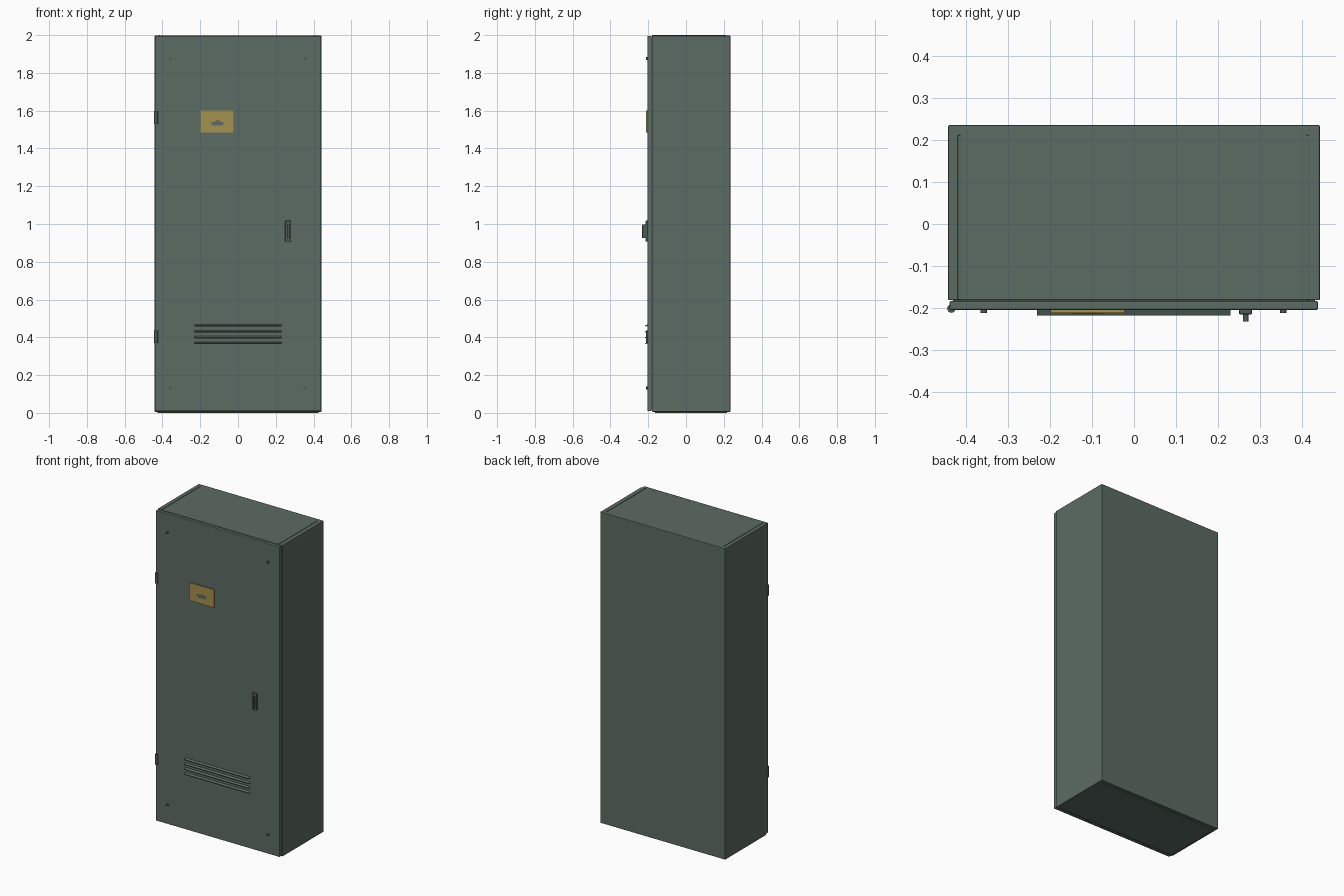
import bpy, bmesh, math
from mathutils import Matrix, Vector

if "Cube" in bpy.data.objects:
    bpy.data.objects.remove(bpy.data.objects["Cube"])


def material(name, rgb):
    m = bpy.data.materials.new(name)
    m.diffuse_color = (*rgb, 1)
    m.use_nodes = True
    m.node_tree.nodes["Principled BSDF"].inputs["Base Color"].default_value = m.diffuse_color
    return m


GREEN = material("grey green paint", (0.107, 0.147, 0.125))
DARK = material("dark green metal", (0.075, 0.100, 0.087))
YELLOW = material("sign yellow", (0.376, 0.285, 0.080))


def finish(name, bm, mat, bevel=0.0):
    bmesh.ops.recalc_face_normals(bm, faces=bm.faces)
    me = bpy.data.meshes.new(name)
    bm.to_mesh(me)
    bm.free()
    me.materials.append(mat)
    ob = bpy.data.objects.new(name, me)
    bpy.context.collection.objects.link(ob)
    if bevel:
        mod = ob.modifiers.new("bevel", 'BEVEL')
        mod.width = bevel
        mod.segments = 2
        mod.limit_method = 'ANGLE'
    return ob


def box(name, lo, hi, mat, bevel=0.0, tilt=0.0):
    """Box between two corners, optionally tilted about its x axis."""
    lo, hi = Vector(lo), Vector(hi)
    bm = bmesh.new()
    bmesh.ops.create_cube(bm, size=1, matrix=Matrix.Diagonal((*(hi - lo), 1)))
    bmesh.ops.transform(bm, verts=bm.verts,
                        matrix=Matrix.Translation((lo + hi) / 2) @ Matrix.Rotation(tilt, 4, 'X'))
    return finish(name, bm, mat, bevel)


def cylinder(name, centre, radius, length, axis, mat, sides=16):
    bm = bmesh.new()
    rot = Matrix.Rotation(math.pi / 2, 4, 'X') if axis == 'Y' else Matrix.Identity(4)
    bmesh.ops.create_cone(bm, cap_ends=True, segments=sides, radius1=radius, radius2=radius,
                          depth=length, matrix=Matrix.Translation(centre) @ rot)
    for f in bm.faces:
        f.smooth = len(f.verts) == 4
    for e in bm.edges:
        e.smooth = all(len(f.verts) == 4 for f in e.link_faces)
    return finish(name, bm, mat)


# Cabinet body with a shallow plinth under it
box("cabinet_body", (-0.442, -0.181, 0.006), (0.442, 0.235, 1.997), GREEN, 0.003)
box("plinth", (-0.425, -0.165, 0), (0.425, 0.218, 0.01), GREEN)

# Door and the seal behind it
box("door", (-0.438, -0.204, 0.010), (0.437, -0.183, 1.995), GREEN, 0.003)
box("door_seal", (-0.430, -0.186, 0.018), (0.430, -0.178, 1.987), DARK)

# Roof ribs
for side, x in (("left", -0.4155), ("right", 0.4125)):
    box("roof_rib_" + side, (x - 0.0035, -0.180, 1.99), (x + 0.0035, 0.211, 2.0), GREEN, 0.001)

# Hinges on the left edge
for level, z in (("upper", 1.563), ("lower", 0.403)):
    cylinder("hinge_" + level, (-0.434, -0.201, z), 0.010, 0.068, 'Z', DARK)

# Screws in the door corners
for x in (-0.357, 0.355):
    for z in (0.133, 1.875):
        cylinder("door_screw", (x, -0.206, z), 0.008, 0.010, 'Y', DARK, 12)

# Louvre slats
for i in range(4):
    z = 0.463 - 0.031 * i
    box("louvre_slat", (-0.230, -0.2165, z - 0.003), (0.229, -0.200, z + 0.003), GREEN, 0,
        math.radians(25))

# Handle: back plate, stem and grip
box("handle_plate", (0.249, -0.215, 0.907), (0.281, -0.203, 1.018), DARK, 0.004)
box("handle_grip", (0.259, -0.232, 0.925), (0.272, -0.210, 0.997), DARK, 0.002)

# Warning plate
box("warning_plate", (-0.198, -0.211, 1.485), (-0.023, -0.203, 1.600), YELLOW)

# Raised mark on the plate: low stepped silhouette
outline = [(-.026, -.016), (.026, -.016), (.037, -.001), (.018, .002), (.012, .009), (.003, .010),
           (0, .016), (-.004, .010), (-.012, .008), (-.018, .002), (-.037, -.001)]
bm = bmesh.new()
face = bm.faces.new([bm.verts.new((-0.108 + x, -0.2125, 1.538 + z)) for x, z in outline])
new = bmesh.ops.extrude_face_region(bm, geom=[face])["geom"]
bmesh.ops.translate(bm, vec=(0, 0.003, 0),
                    verts=[v for v in new if isinstance(v, bmesh.types.BMVert)])
finish("plate_mark", bm, GREEN)
